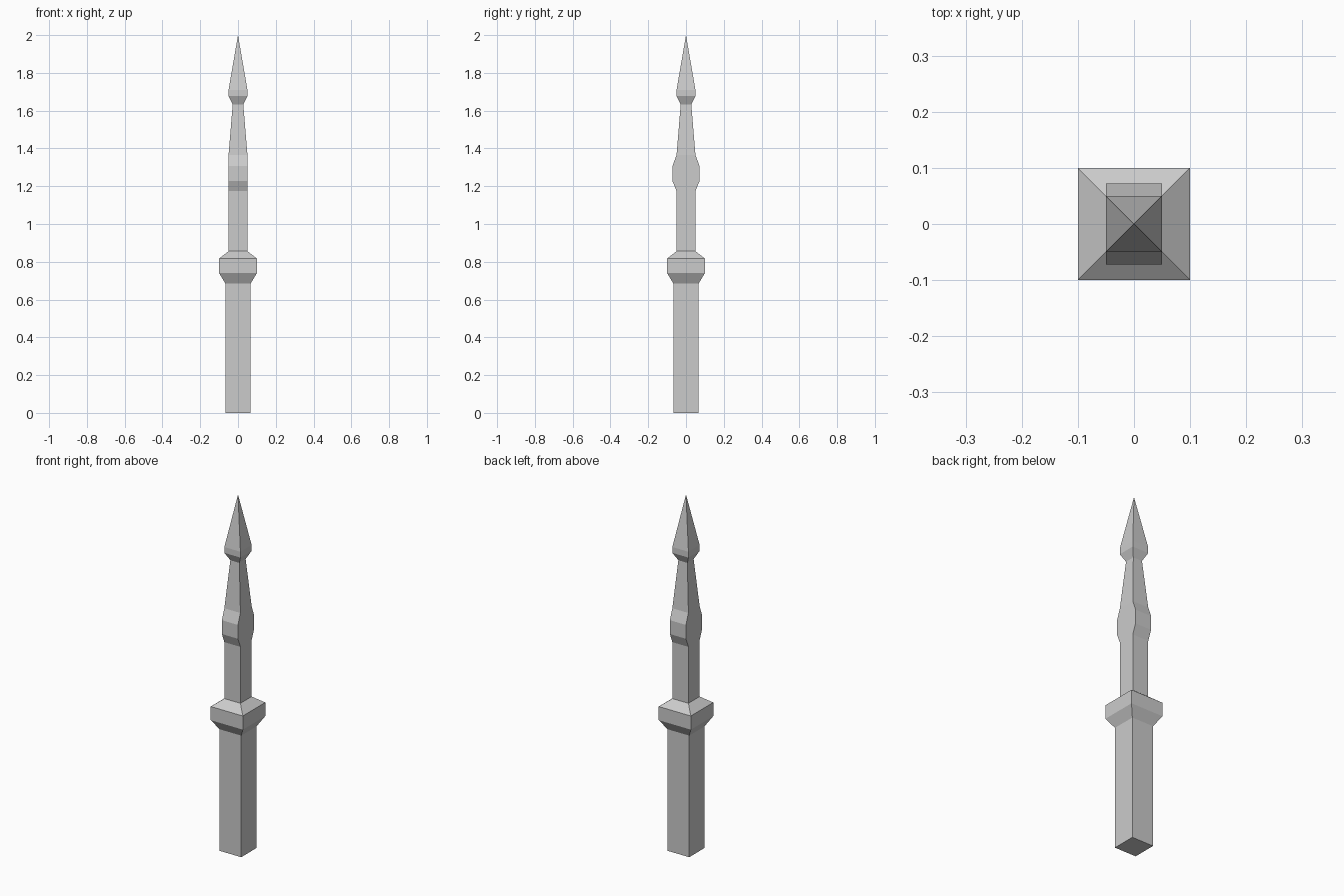
import bpy
import bmesh

if "Cube" in bpy.data.objects:
    bpy.data.objects.remove(bpy.data.objects["Cube"])


def loft(name, rings, cap_bottom=False, apex=None):
    """Square-section part from rings of (half_x, half_y, z), optional point on top."""
    bm = bmesh.new()
    loops = [[bm.verts.new((sx * hx, sy * hy, z))
              for sx, sy in ((-1, -1), (1, -1), (1, 1), (-1, 1))]
             for hx, hy, z in rings]
    for low, high in zip(loops, loops[1:]):
        for i in range(4):
            j = (i + 1) % 4
            bm.faces.new((low[i], low[j], high[j], high[i]))
    if cap_bottom:
        bm.faces.new(loops[0][::-1])
    if apex is not None:
        tip = bm.verts.new((0, 0, apex))
        for i in range(4):
            bm.faces.new((loops[-1][i], loops[-1][(i + 1) % 4], tip))
    mesh = bpy.data.meshes.new(name)
    bm.to_mesh(mesh)
    bm.free()
    obj = bpy.data.objects.new(name, mesh)
    bpy.context.collection.objects.link(obj)
    return obj


# Square lower post
loft("lower_post", [(0.067, 0.067, 0), (0.067, 0.067, 0.685)], cap_bottom=True)

# Flared collar
loft("collar", [(0.067, 0.067, 0.685), (0.1, 0.1, 0.74),
                (0.1, 0.1, 0.817), (0.05, 0.05, 0.856)])

# Upper shaft with a front/back swelling, then a tapered neck
loft("upper_shaft", [(0.05, 0.05, 0.856), (0.05, 0.05, 1.174),
                     (0.05, 0.072, 1.228), (0.05, 0.072, 1.306),
                     (0.05, 0.05, 1.365), (0.028, 0.028, 1.633)])

# Pointed spear head
loft("spear_tip", [(0.028, 0.028, 1.633), (0.05, 0.05, 1.677),
                   (0.05, 0.05, 1.71)], apex=2.0)
